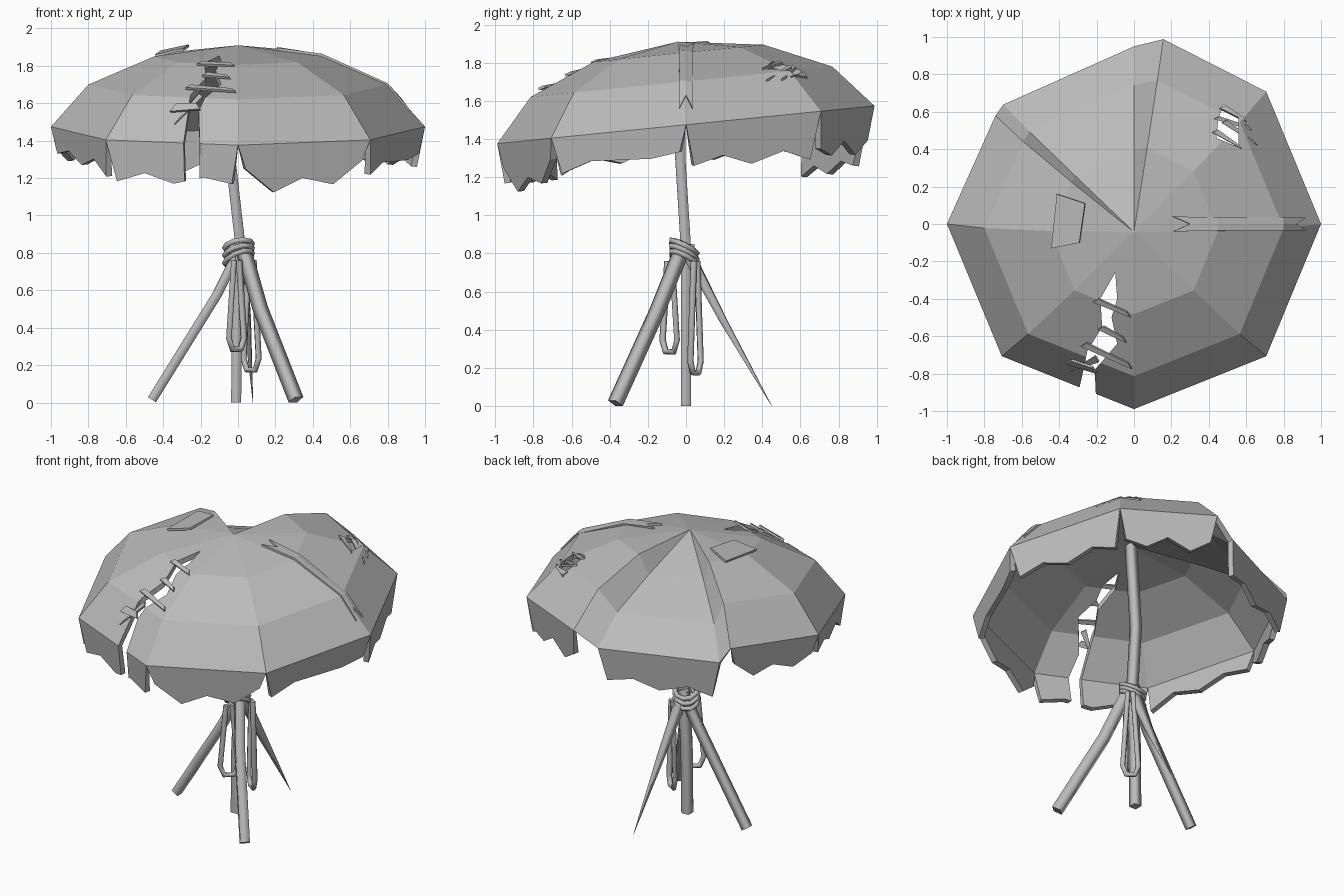
import bpy, bmesh
from math import sin, cos, pi, radians
from mathutils import Vector
from mathutils.bvhtree import BVHTree

if "Cube" in bpy.data.objects:
    bpy.data.objects.remove(bpy.data.objects["Cube"])

grey = bpy.data.materials.new("plain_grey")
grey.use_nodes = True
grey.diffuse_color = (0.5, 0.5, 0.5, 1)
grey.node_tree.nodes["Principled BSDF"].inputs["Base Color"].default_value = (0.5, 0.5, 0.5, 1)


def add(name, data):
    data.materials.append(grey)
    ob = bpy.data.objects.new(name, data)
    bpy.context.collection.objects.link(ob)
    return ob


def from_bmesh(name, bm):
    me = bpy.data.meshes.new(name)
    bm.to_mesh(me)
    return add(name, me)


def bake(ob):
    bpy.ops.object.select_all(action='DESELECT')
    ob.select_set(True)
    bpy.context.view_layer.objects.active = ob
    bpy.ops.object.convert(target='MESH')


def rod(name, path, radius, sides=0, taper=None, closed=False):
    cu = bpy.data.curves.new(name, 'CURVE')
    cu.dimensions = '3D'
    cu.bevel_depth, cu.bevel_resolution, cu.use_fill_caps = radius, sides, True
    sp = cu.splines.new('POLY')
    sp.points.add(len(path) - 1)
    sp.use_cyclic_u = closed
    for i, (pt, co) in enumerate(zip(sp.points, path)):
        pt.co = (*co, 1)
        pt.tilt = pi / 4
        pt.radius = taper[i] if taper else 1
    bake(add(name, cu))


# Canopy ribs: angle, radius scale, ring heights (the sagging panel is lower)
TAUT = (1.85, 1.70, 1.475)
SAG = (1.73, 1.57, 1.385)
RINGS = (0.45, 0.8, 1.0)
RIBS = [(0, 1, TAUT), (45, 1, TAUT), (81, 1, TAUT), (90, .94, SAG),
        (138, .94, SAG), (142, .94, TAUT), (180, 1, TAUT), (225, 1, TAUT),
        (270, .99, TAUT), (315, 1, TAUT)]
# Ragged hem: drop below the rim per panel, none on the two fold walls
HEM = [(.22, .18, .24, .19, .25), (.2, .24, .17, .25, .18), None,
       (.22, .19, .25, .2, .25), None, (.12, .22, .16, .2, .12),
       (.14, .11, .17, .12, .2), (.22, .17, .22, .18, .21),
       (.13, .26, .19, .23, .11), (.19, .14, .15, .16, .14)]


def tilted(x, y, z):
    return Vector((x, y - 0.1 * (z - 1.48), z + 0.1 * y))


bm = bmesh.new()
apex = bm.verts.new(tilted(0, 0, 1.91))
ribs = []
for angle, scale, heights in RIBS:
    a = radians(angle)
    ribs.append([bm.verts.new(tilted(r * scale * cos(a), r * scale * sin(a), z))
                 for r, z in zip(RINGS, heights)])
for k, rib in enumerate(ribs):
    nxt = ribs[(k + 1) % len(ribs)]
    bm.faces.new((apex, rib[0], nxt[0]))
    for i in range(2):
        bm.faces.new((rib[i], rib[i + 1], nxt[i + 1], nxt[i]))
    if HEM[k]:
        hem = []
        for t, drop in zip((.06, .28, .5, .74, .95), HEM[k]):
            p = rib[2].co.lerp(nxt[2].co, t)
            inward = 1 - 0.12 * drop
            hem.append(bm.verts.new((p.x * inward, p.y * inward, p.z - drop)))
        bm.faces.new([rib[2], *hem, nxt[2]])
bm.normal_update()
surface = BVHTree.FromBMesh(bm)
canopy = from_bmesh("canopy", bm)
solid = canopy.modifiers.new("thickness", 'SOLIDIFY')
solid.thickness, solid.offset = 0.035, -1


# Rips cut through the canopy
def rip(name, outline):
    cb = bmesh.new()
    face = cb.faces.new([cb.verts.new((x, y, 1)) for x, y in outline])
    top = bmesh.ops.extrude_face_region(cb, geom=[face])["geom"]
    bmesh.ops.translate(cb, vec=(0, 0, 1.2),
                        verts=[g for g in top if isinstance(g, bmesh.types.BMVert)])
    bmesh.ops.recalc_face_normals(cb, faces=cb.faces)
    cutter = from_bmesh(name, cb)
    cutter.hide_render = True
    mod = canopy.modifiers.new(name, 'BOOLEAN')
    mod.object, mod.operation, mod.solver = cutter, 'DIFFERENCE', 'EXACT'
    return cutter


cutters = [
    rip("long_rip", [(-.1, -.26), (-.18, -.4), (-.17, -.55), (-.25, -.68), (-.27, -.78),
                     (-.32, -1), (-.2, -1), (-.21, -.78), (-.09, -.64), (-.12, -.5),
                     (-.09, -.4)]),
    rip("small_rip", [(.48, .64), (.45, .56), (.44, .46), (.56, .41), (.56, .5), (.56, .58)])]
bake(canopy)
for c in cutters:
    bpy.data.objects.remove(c)


# Cloth pieces laid on the canopy
def on_canopy(x, y, lift):
    hit = surface.ray_cast(Vector((x, y, 3)), Vector((0, 0, -1)))[0]
    return hit + Vector((0, 0, lift))


def cloth(name, faces, lift=0.012, thick=0.014):
    cb = bmesh.new()
    for pts in faces:
        cb.faces.new([cb.verts.new(on_canopy(x, y, lift)) for x, y in pts])
    bmesh.ops.remove_doubles(cb, verts=cb.verts, dist=0.0005)
    bmesh.ops.recalc_face_normals(cb, faces=cb.faces)
    ob = from_bmesh(name, cb)
    ob.modifiers.new("thickness", 'SOLIDIFY').thickness = thick
    bake(ob)


def stitch(name, x, y, u, v, width):
    cloth(name, [[(x, y), (u, v), (u - .02, v + width), (x + .03, y + width * .6)]])


for i, s in enumerate([(-.22, -.42, -.02, -.5), (-.19, -.56, -.04, -.63),
                       (-.28, -.65, -.01, -.77), (-.36, -.74, -.2, -.79),
                       (-.34, -.79, -.19, -.74)]):
    stitch(f"long_rip_stitch_{i + 1}", *s, .03)
for i, s in enumerate([(.46, .62, .6, .55), (.43, .56, .63, .5),
                       (.47, .54, .66, .42), (.42, .49, .58, .4)]):
    stitch(f"small_rip_stitch_{i + 1}", *s, .025)

cloth("square_patch", [[(-.41, .16), (-.26, .11), (-.29, -.1), (-.44, -.13)]], lift=.02)

# Long strip with notched ends along one rib
strip = [(.21, .3, -.04), (.45, .45, -.036), (.8, .8, -.035), (.92, .87, -.035)]
cloth("strip_patch", [[(a[0], s * a[2]), (a[1], 0), (b[1], 0), (b[0], s * b[2])]
                      for s in (1, -1) for a, b in zip(strip, strip[1:])], lift=.015)

# Pole and legs
rod("pole", [(-.01, 0, 0), (-.005, 0, .45), (.015, 0, .82), (-.04, -.03, 1.3), (0, -.03, 1.87)], .038)
rod("side_leg", [(-.46, 0, .015), (-.11, 0, .58), (.02, .02, .84)], .036)
rod("front_leg", [(.31, -.37, .015), (.12, -.15, .5), (.02, -.01, .85)], .042)
rod("pointed_leg", [(.08, .45, 0), (.05, .2, .44), (.01, -.01, .84)], .042, taper=(.03, .6, 1))

# Rope coils binding the legs
for i in range(3):
    ring = []
    for j in range(10):
        a = 2 * pi * j / 10
        x, y = .072 * cos(a), .068 * sin(a)
        ring.append((x + .003, y - .01, .77 + .032 * i + (.35 - .1 * i) * x - .5 * y))
    rod(f"rope_coil_{i + 1}", ring, .018, closed=True)


# Hanging rope loops
def loop(name, x, y, bottom, dx, dy):
    shape = [(-.3, .76), (-.9, bottom + .06), (-.5, bottom), (.5, bottom), (.9, bottom + .06), (.3, .76)]
    rod(name, [(x + s * dx, y + s * dy, z) for s, z in shape], .017, sides=1)


loop("front_rope_loop", -.008, -.085, .285, .045, .042)
loop("back_rope_loop", .07, .05, .175, .045, -.03)
